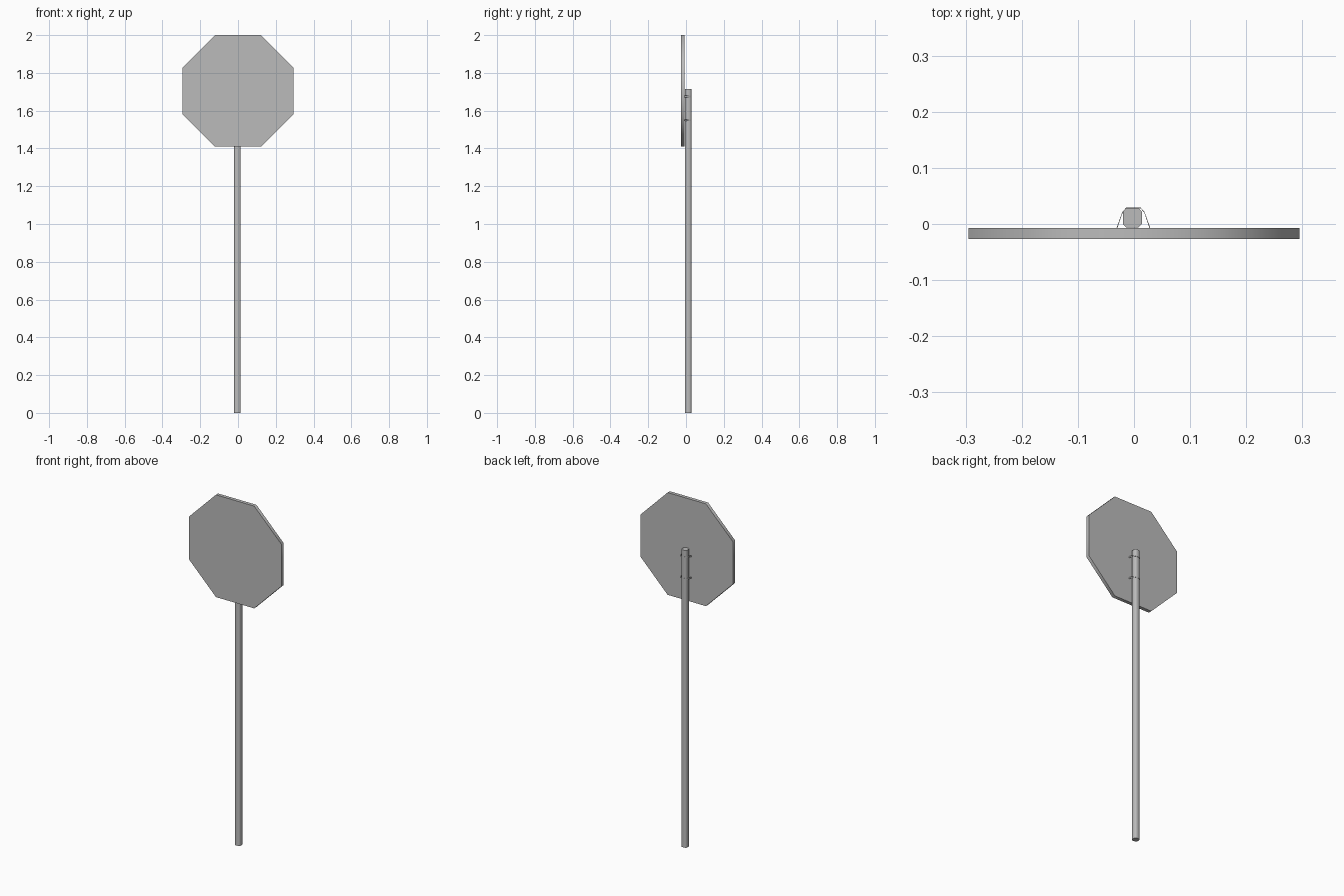
import bpy, bmesh, math
from mathutils import Vector

if "Cube" in bpy.data.objects:
    bpy.data.objects.remove(bpy.data.objects["Cube"], do_unlink=True)

grey = bpy.data.materials.new("plain grey")
grey.use_nodes = True
colour = (0.5, 0.5, 0.5, 1)
grey.diffuse_color = colour
grey.node_tree.nodes["Principled BSDF"].inputs["Base Color"].default_value = colour


def prism(name, outline, direction):
    """Extrude a closed outline along a direction."""
    bm = bmesh.new()
    face = bm.faces.new([bm.verts.new(p) for p in outline])
    new = bmesh.ops.extrude_face_region(bm, geom=[face])["geom"]
    bmesh.ops.translate(bm, vec=direction,
                        verts=[v for v in new if isinstance(v, bmesh.types.BMVert)])
    bmesh.ops.recalc_face_normals(bm, faces=bm.faces)
    mesh = bpy.data.meshes.new(name)
    bm.to_mesh(mesh)
    bm.free()
    mesh.materials.append(grey)
    obj = bpy.data.objects.new(name, mesh)
    bpy.context.collection.objects.link(obj)
    bpy.ops.object.select_all(action='DESELECT')
    obj.select_set(True)
    bpy.context.view_layer.objects.active = obj
    bpy.ops.object.shade_smooth_by_angle(angle=math.radians(50))
    return obj


# Octagonal sign plate
radius = 0.295 / math.cos(math.pi / 8)
corners = [math.pi / 8 + i * math.pi / 4 for i in range(8)]
prism("sign_plate", [(radius * math.cos(a), -0.027, 1.705 + radius * math.sin(a))
                     for a in corners], (0, 0.02, 0))

# Square post with chamfered corners
half, cut = 0.017, 0.011
section = [(half, -cut), (half, cut), (cut, half), (-cut, half),
           (-half, cut), (-half, -cut), (-cut, -half), (cut, -half)]
prism("post", [(x - 0.003, y + 0.011, 0) for x, y in section], (0, 0, 1.715))

# Thin straps holding the plate to the post
side = [(0.03, -0.007), (0.02, 0.021), (0.013, 0.029)]
outer = side + [(-x, y) for x, y in reversed(side)]
inner = [(x * 0.95, min(y, 0.028)) for x, y in reversed(outer)]
for name, z in (("lower_strap", 1.546), ("upper_strap", 1.671)):
    prism(name, [(x - 0.001, y, z) for x, y in outer + inner], Vector((0, 0, 0.008)))
